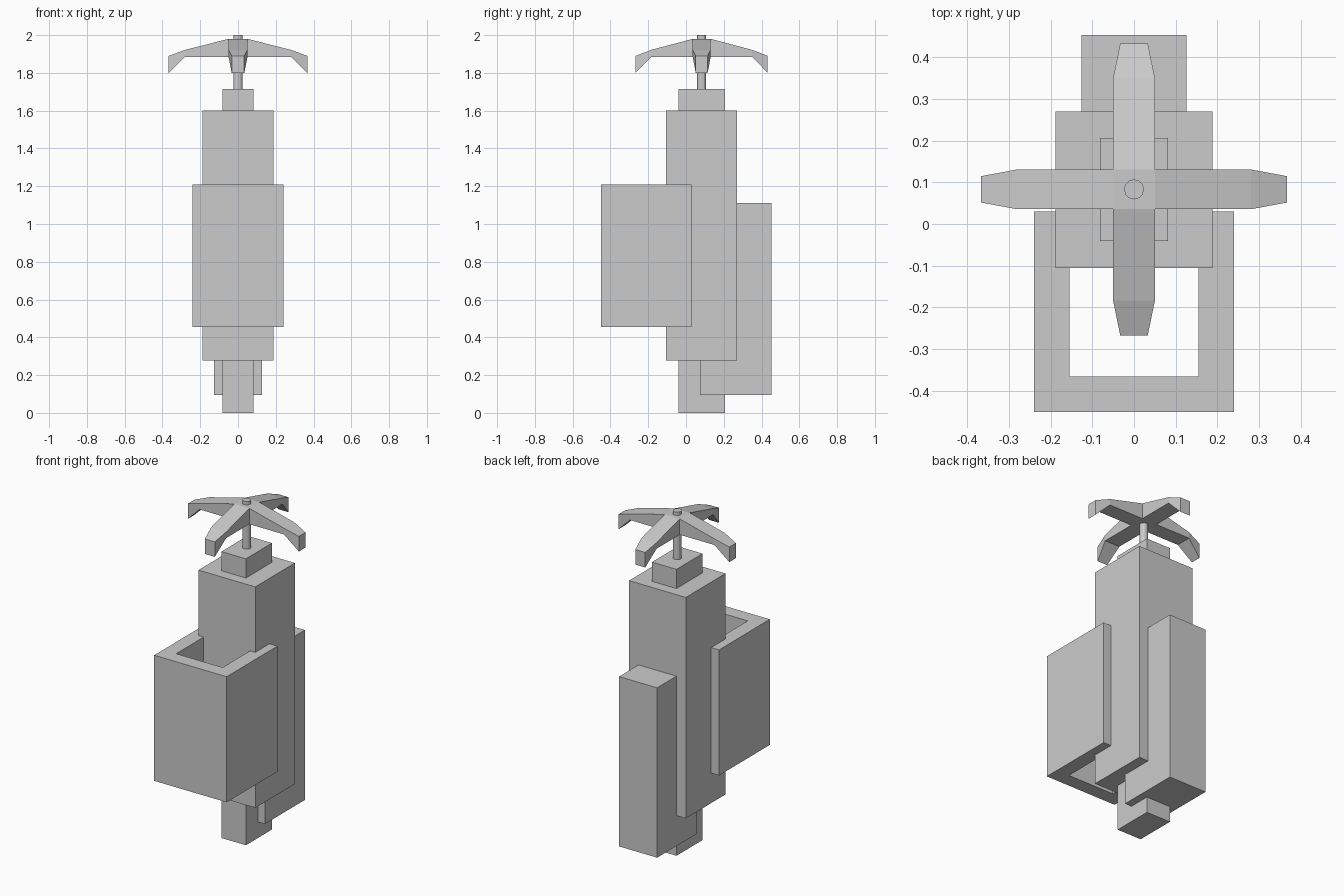
import bpy, bmesh
from mathutils import Matrix
from math import pi

if "Cube" in bpy.data.objects:
    bpy.data.objects.remove(bpy.data.objects["Cube"])

CY = 0.083  # y of the stem and handle centre


def finish(name, bm):
    bmesh.ops.recalc_face_normals(bm, faces=bm.faces)
    me = bpy.data.meshes.new(name)
    bm.to_mesh(me)
    bm.free()
    ob = bpy.data.objects.new(name, me)
    bpy.context.collection.objects.link(ob)
    return ob


def prism(name, outline, z0, z1):
    bm = bmesh.new()
    face = bm.faces.new([bm.verts.new((x, y, z0)) for x, y in outline])
    ext = bmesh.ops.extrude_face_region(bm, geom=[face], use_keep_orig=True)
    verts = [g for g in ext["geom"] if isinstance(g, bmesh.types.BMVert)]
    bmesh.ops.translate(bm, verts=verts, vec=(0, 0, z1 - z0))
    return finish(name, bm)


def box(name, hx, y0, y1, z0, z1):
    return prism(name, [(-hx, y0), (hx, y0), (hx, y1), (-hx, y1)], z0, z1)


# Stacked body blocks
box("inner_column", 0.081, -0.041, 0.206, 0.0, 1.715)
box("main_body", 0.188, -0.105, 0.27, 0.277, 1.6)
box("rear_block", 0.126, 0.075, 0.453, 0.095, 1.112)

# U-shaped front guard, open at top and bottom
prism("front_guard", [(-0.24, 0.03), (-0.24, -0.45), (0.24, -0.45), (0.24, 0.03),
                      (0.154, 0.03), (0.154, -0.365), (-0.154, -0.365), (-0.154, 0.03)],
      0.456, 1.208)

# Valve stem
bpy.ops.mesh.primitive_cylinder_add(vertices=12, radius=0.024, depth=0.32,
                                    location=(0, CY, 1.84))
bpy.context.object.name = "valve_stem"

# Four-armed handle: sections are (distance, half width, bottom z, top z)
sections = [(0.05, 0.05, 1.885, 1.98), (0.28, 0.05, 1.885, 1.922), (0.367, 0.033, 1.80, 1.89)]
bm = bmesh.new()
for k in range(4):
    turn = Matrix.Rotation(k * pi / 2, 4, "Z")
    rings = [[bm.verts.new(turn @ v.to_3d()) for v in (
        Matrix.Translation((r, s * w, z)).translation
        for s, z in ((-1, lo), (1, lo), (1, hi), (-1, hi)))]
        for r, w, lo, hi in sections]
    for a, b in zip(rings, rings[1:]):
        for i in range(4):
            j = (i + 1) % 4
            bm.faces.new((a[i], a[j], b[j], b[i]))
    bm.faces.new(rings[-1])
for z in (1.885, 1.98):
    bm.faces.new([bm.verts.new((x, y, z)) for x, y in
                  ((-0.05, -0.05), (0.05, -0.05), (0.05, 0.05), (-0.05, 0.05))])
bmesh.ops.remove_doubles(bm, verts=bm.verts, dist=0.001)
bmesh.ops.scale(bm, verts=bm.verts, vec=(1, 0.953, 1))
bmesh.ops.translate(bm, verts=bm.verts, vec=(0, CY, 0))
finish("handle", bm)
